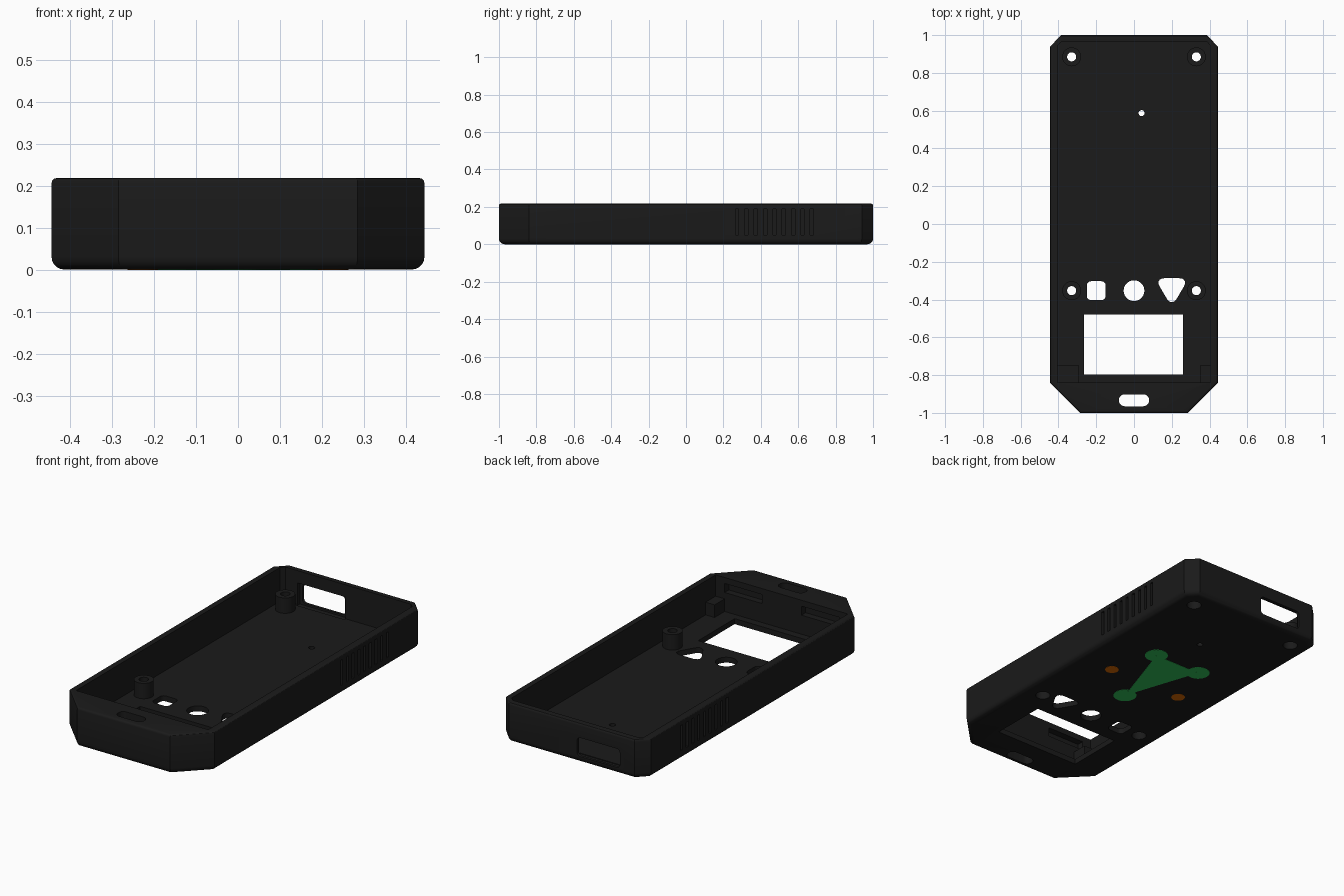
import bpy, bmesh, math
from mathutils import Matrix

if "Cube" in bpy.data.objects:
    bpy.data.objects.remove(bpy.data.objects["Cube"], do_unlink=True)

H, FLOOR = 0.218, 0.03
UP = Matrix.Identity(4)
TO_BACK = Matrix.Rotation(math.pi / 2, 4, 'X')   # (x, y, z) -> (x, -z, y)


def material(name, color):
    m = bpy.data.materials.new(name)
    m.use_nodes = True
    m.diffuse_color = (*color, 1)
    m.node_tree.nodes["Principled BSDF"].inputs["Base Color"].default_value = (*color, 1)
    return m


BLACK = material("black plastic", (0.0105, 0.0105, 0.0105))
GREEN = material("green inlay", (0.03, 0.52, 0.1))
ORANGE = material("orange inlay", (0.66, 0.13, 0.0))


def rect(x0, x1, y0, y1):
    return [(x0, y0), (x1, y0), (x1, y1), (x0, y1)]


def disc(x, y, r, n=32):
    return [(x + r * math.cos(math.tau * i / n), y + r * math.sin(math.tau * i / n))
            for i in range(n)]


def mirrored(half):
    """Closed outline from its right half, listed front to back."""
    return half + [(-x, y) for x, y in reversed(half)]


def solid(name, outlines, z0, z1, mat=BLACK, corner=0, frame=UP):
    """Extrude one or more outlines, optionally rounding their corners."""
    bm = bmesh.new()
    for pts in outlines:
        base = bm.faces.new([bm.verts.new((x, y, z0)) for x, y in pts])
        top = bmesh.ops.extrude_face_region(bm, geom=[base])["geom"]
        bmesh.ops.translate(bm, vec=(0, 0, z1 - z0),
                            verts=[v for v in top if isinstance(v, bmesh.types.BMVert)])
    if corner:
        sides = [e for e in bm.edges if abs(e.verts[0].co.z - e.verts[1].co.z) > 1e-5]
        bmesh.ops.bevel(bm, geom=sides, offset=corner, segments=5, profile=0.5, affect='EDGES')
    bm.transform(frame)
    bmesh.ops.recalc_face_normals(bm, faces=bm.faces)
    me = bpy.data.meshes.new(name)
    bm.to_mesh(me)
    bm.free()
    ob = bpy.data.objects.new(name, me)
    me.materials.append(mat)
    bpy.context.collection.objects.link(ob)
    return ob


def activate(ob):
    bpy.ops.object.select_all(action='DESELECT')
    ob.select_set(True)
    bpy.context.view_layer.objects.active = ob


def cut(targets, cutter):
    for ob in targets:
        activate(ob)
        mod = ob.modifiers.new("cut", 'BOOLEAN')
        mod.operation, mod.solver, mod.object = 'DIFFERENCE', 'EXACT', cutter
        bpy.ops.object.modifier_apply(modifier=mod.name)
    bpy.data.objects.remove(cutter, do_unlink=True)


def bevel_level(ob, z, offset, segments):
    """Round the outline edges that lie at one height."""
    bm = bmesh.new()
    bm.from_mesh(ob.data)
    loop = [e for e in bm.edges if all(abs(v.co.z - z) < 1e-5 for v in e.verts)]
    bmesh.ops.bevel(bm, geom=loop, offset=offset, segments=segments, profile=0.5, affect='EDGES')
    bm.to_mesh(ob.data)
    bm.free()


# Outer shell with chamfered corners, soft bottom and slightly eased rim
shell = solid("shell", [mirrored([(0.285, -1), (0.444, -0.84), (0.444, 0.94), (0.385, 1)])], 0, H)
bevel_level(shell, 0, 0.03, 5)
bevel_level(shell, H, 0.012, 3)

# Main cavity, leaving a solid block at the front
cut([shell], solid("cavity", [mirrored([(0.405, -0.838), (0.405, 0.945), (0.385, 0.965)])],
                   FLOOR, 0.4))

# Screw posts
mounts = [(x, y) for x in (-0.33, 0.33) for y in (-0.353, 0.885)]
posts = [solid("screw_post", [disc(x, y, 0.05)], FLOOR - 0.01, 0.115) for x, y in mounts]
cut([shell] + posts, solid("screw_holes", [disc(x, y, 0.024) for x, y in mounts], -0.1, 0.4))
cut([shell] + posts, solid("head_recesses", [disc(x, y, 0.038) for x, y in mounts], -0.1, 0.045))

# Round openings: button and small indicator hole
cut([shell], solid("round_holes", [disc(0, -0.353, 0.055), disc(0.04, 0.587, 0.016, 16)],
                   -0.1, 0.1))

# Square and triangular button openings
cut([shell], solid("square_hole", [rect(-0.25, -0.15, -0.403, -0.303)], -0.1, 0.1, corner=0.022))
cut([shell], solid("triangle_hole", [[(0.11, -0.287), (0.2, -0.44), (0.29, -0.287)]],
                   -0.1, 0.1, corner=0.05))

# Screen opening
cut([shell], solid("screen_opening", [rect(-0.265, 0.26, -0.797, -0.478)], -0.1, 0.1))

# Strap slot through the front block
cut([shell], solid("strap_slot", [rect(-0.08, 0.08, -0.965, -0.902)], -0.1, 0.4, corner=0.03))

# Two latch recesses in the rear of the front block
cut([shell], solid("latch_recesses", [rect(s - 0.115, s + 0.115, -0.875, -0.8)
                                      for s in (-0.235, 0.235)], 0.135, 0.185))

# Port opening in the back wall, with the wall thinned on the inside
cut([shell], solid("port_opening", [rect(-0.295, -0.033, 0.036, 0.14)], -1.1, -0.9,
                   corner=0.02, frame=TO_BACK))
cut([shell], solid("port_recess", [rect(-0.31, -0.018, 0.955, 0.985)], 0.026, 0.15))

# Grip grooves on both sides
grooves = []
for i in range(9):
    y = 0.273 + 0.05 * i
    grooves += [rect(0.418, 0.5, y - 0.009, y + 0.009), rect(-0.5, -0.418, y - 0.009, y + 0.009)]
cut([shell], solid("grooves", grooves, 0.05, 0.19))

# Board supports in the front corners
solid("left_support", [rect(0.35, 0.41, -0.84, -0.75)], FLOOR - 0.005, 0.1)
solid("right_support", [rect(-0.41, -0.29, -0.84, -0.75)], FLOOR - 0.005, 0.1)

# Coloured inlays on the underside
tips = [(0.143, 0.354), (-0.143, 0.354), (0, -0.074)]
for tip in tips:
    solid("green_pad", [disc(*tip, 0.061)], -0.001, 0.001, GREEN)
solid("green_triangle", [tips], -0.0012, 0.001, GREEN)
for x in (-0.227, 0.227):
    solid("orange_dot", [disc(x, 0.09, 0.036)], -0.001, 0.001, ORANGE)

for ob in [shell] + posts:
    activate(ob)
    bpy.ops.object.shade_smooth_by_angle(angle=math.radians(30))
